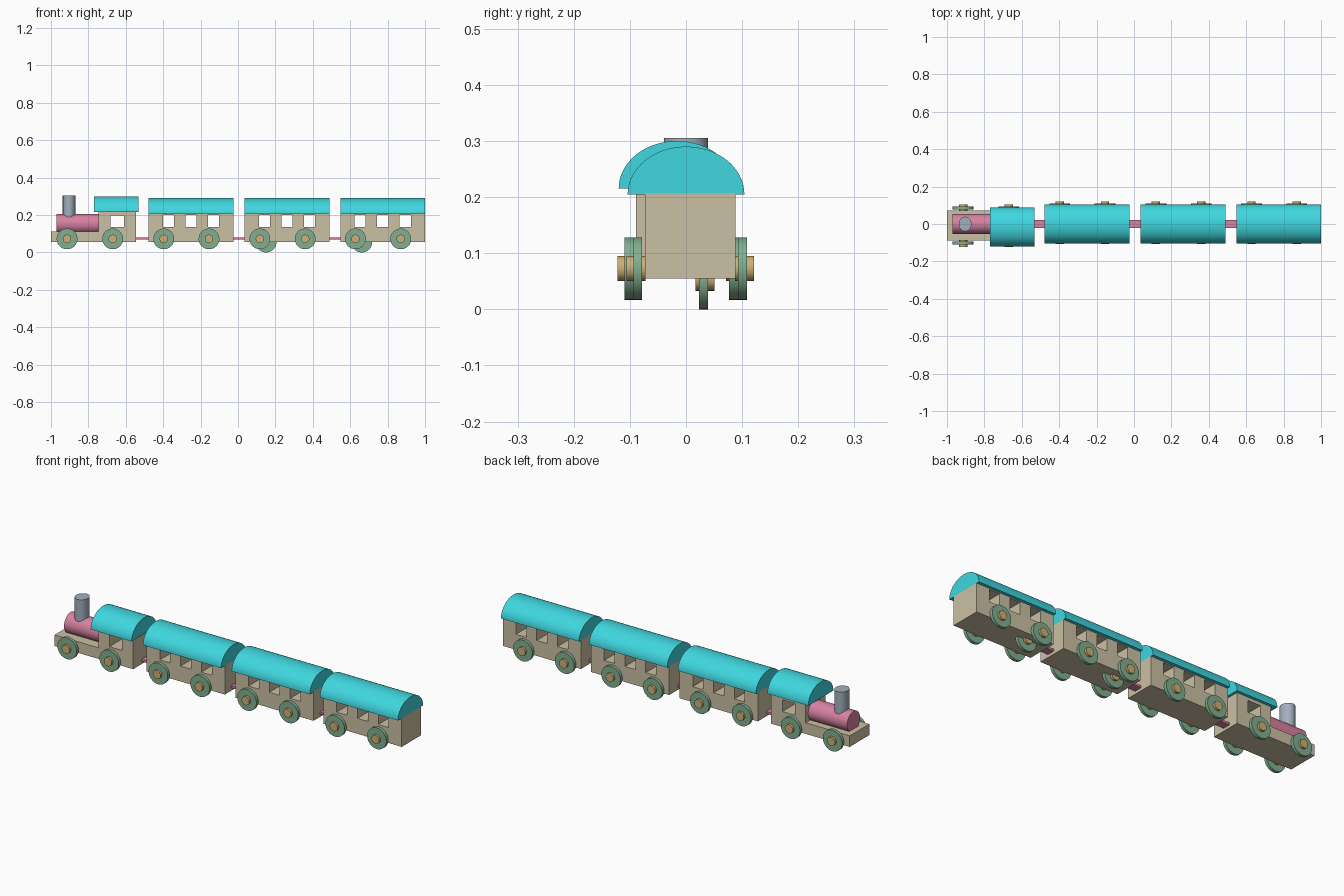
import bpy, bmesh, math
from mathutils import Matrix, Vector

if "Cube" in bpy.data.objects:
    bpy.data.objects.remove(bpy.data.objects["Cube"])


def material(name, rgb):
    m = bpy.data.materials.new(name)
    m.diffuse_color = (*rgb, 1)
    m.use_nodes = True
    m.node_tree.nodes["Principled BSDF"].inputs["Base Color"].default_value = m.diffuse_color
    return m


WOOD = material("wood", (0.60, 0.53, 0.37))
TEAL = material("teal", (0.05, 0.68, 0.74))
GREEN = material("green", (0.22, 0.43, 0.28))
BROWN = material("brown", (0.62, 0.43, 0.18))
PINK = material("pink", (0.68, 0.22, 0.36))
STEEL = material("steel", (0.36, 0.43, 0.50))


def make(name, bm, mat, smooth=False):
    bmesh.ops.recalc_face_normals(bm, faces=bm.faces[:])
    me = bpy.data.meshes.new(name)
    bm.to_mesh(me)
    bm.free()
    ob = bpy.data.objects.new(name, me)
    bpy.context.collection.objects.link(ob)
    if mat:
        me.materials.append(mat)
    if smooth:
        bpy.ops.object.select_all(action='DESELECT')
        ob.select_set(True)
        bpy.context.view_layer.objects.active = ob
        bpy.ops.object.shade_smooth_by_angle(angle=math.radians(35))
    return ob


def prism(name, pts, vec, mat, smooth=False):
    """Extrude a closed outline along vec."""
    bm = bmesh.new()
    face = bm.faces.new([bm.verts.new(p) for p in pts])
    ext = bmesh.ops.extrude_face_region(bm, geom=[face])
    new = [g for g in ext["geom"] if isinstance(g, bmesh.types.BMVert)]
    bmesh.ops.translate(bm, vec=Vector(vec), verts=new)
    return make(name, bm, mat, smooth)


def box(name, lo, hi, mat):
    pts = [(lo[0], lo[1], lo[2]), (hi[0], lo[1], lo[2]),
           (hi[0], lo[1], hi[2]), (lo[0], lo[1], hi[2])]
    return prism(name, pts, (0, hi[1] - lo[1], 0), mat)


def cylinder(name, center, radii, depth, axis, mat):
    bm = bmesh.new()
    bmesh.ops.create_cone(bm, cap_ends=True, segments=48, radius1=1, radius2=1, depth=depth)
    rot = {'X': Matrix.Rotation(math.pi / 2, 4, 'Y'),
           'Y': Matrix.Rotation(math.pi / 2, 4, 'X'), 'Z': Matrix()}[axis]
    scale = Matrix.Diagonal((radii[0], radii[1], 1, 1))
    bmesh.ops.transform(bm, matrix=Matrix.Translation(center) @ rot @ scale, verts=bm.verts[:])
    return make(name, bm, mat, True)


def roof(name, x0, x1, yc, z):
    pts = [(x0, yc + 0.104 * math.cos(a), z + 0.085 * math.sin(a))
           for a in (math.pi * i / 32 for i in range(33))]
    return prism(name, pts, (x1 - x0, 0, 0), TEAL, True)


def cut_window(body, x0, x1, z0, z1):
    cutter = box("window_cutter", (x0, -0.2, z0), (x1, 0.2, z1), None)
    cutter.hide_render = True
    cutter.hide_set(True)
    mod = body.modifiers.new("window", 'BOOLEAN')
    mod.operation = 'DIFFERENCE'
    mod.solver = 'EXACT'
    mod.object = cutter


def wheel(name, x, y, z, side):
    """Disc centred on y, with a hub sticking out on the given side."""
    cylinder(name, (x, y, z), (0.0555, 0.0555), 0.016, 'Y', GREEN)
    cylinder(name + "_hub", (x, y + side * 0.003, z), (0.0225, 0.0225), 0.034, 'Y', BROWN)


def wheel_pairs(name, xs, yc):
    for i, x in enumerate(xs):
        for side, tag in ((-1, "front"), (1, "back")):
            wheel(f"{name}_wheel_{tag}_{i + 1}", x, yc + side * 0.0935, 0.0725, side)


# engine: stepped body with a cab window
outline = [(-1, 0.055), (-0.545, 0.055), (-0.545, 0.216), (-0.745, 0.216),
           (-0.745, 0.113), (-1, 0.113)]
engine = prism("engine_body", [(x, -0.089, z) for x, z in outline], (0, 0.162, 0), WOOD)
cut_window(engine, -0.683, -0.61, 0.136, 0.198)
roof("engine_roof", -0.77, -0.533, -0.016, 0.215)
cylinder("boiler", (-0.857, 0, 0.153), (0.053, 0.053), 0.228, 'X', PINK)
cylinder("chimney", (-0.903, 0, 0.248), (0.034, 0.039), 0.115, 'Z', STEEL)
wheel_pairs("engine", (-0.914, -0.67), -0.0085)

# three carriages, each with three windows and four wheels
for n, x0 in enumerate((-0.478, 0.036, 0.547), 1):
    x1 = x0 + 0.453
    body = box(f"carriage_{n}_body", (x0, -0.073, 0.055), (x1, 0.088, 0.206), WOOD)
    for k in range(3):
        wx = x0 + 0.106 + 0.1205 * k
        cut_window(body, wx - 0.03, wx + 0.03, 0.136, 0.2)
    roof(f"carriage_{n}_roof", x0, x1, 0, 0.205)
    wheel_pairs(f"carriage_{n}", (x0 + 0.081, x0 + 0.323), 0.0075)
    # coupling to the vehicle ahead
    box(f"coupling_{n}", (x0 - 0.08, -0.021, 0.07), (x0 + 0.01, 0.021, 0.081), PINK)

# spare wheels tucked under the last two carriages
for n, x in enumerate((0.15, 0.662), 1):
    wheel(f"inner_wheel_{n}", x, 0.031, 0.0555, 1)
